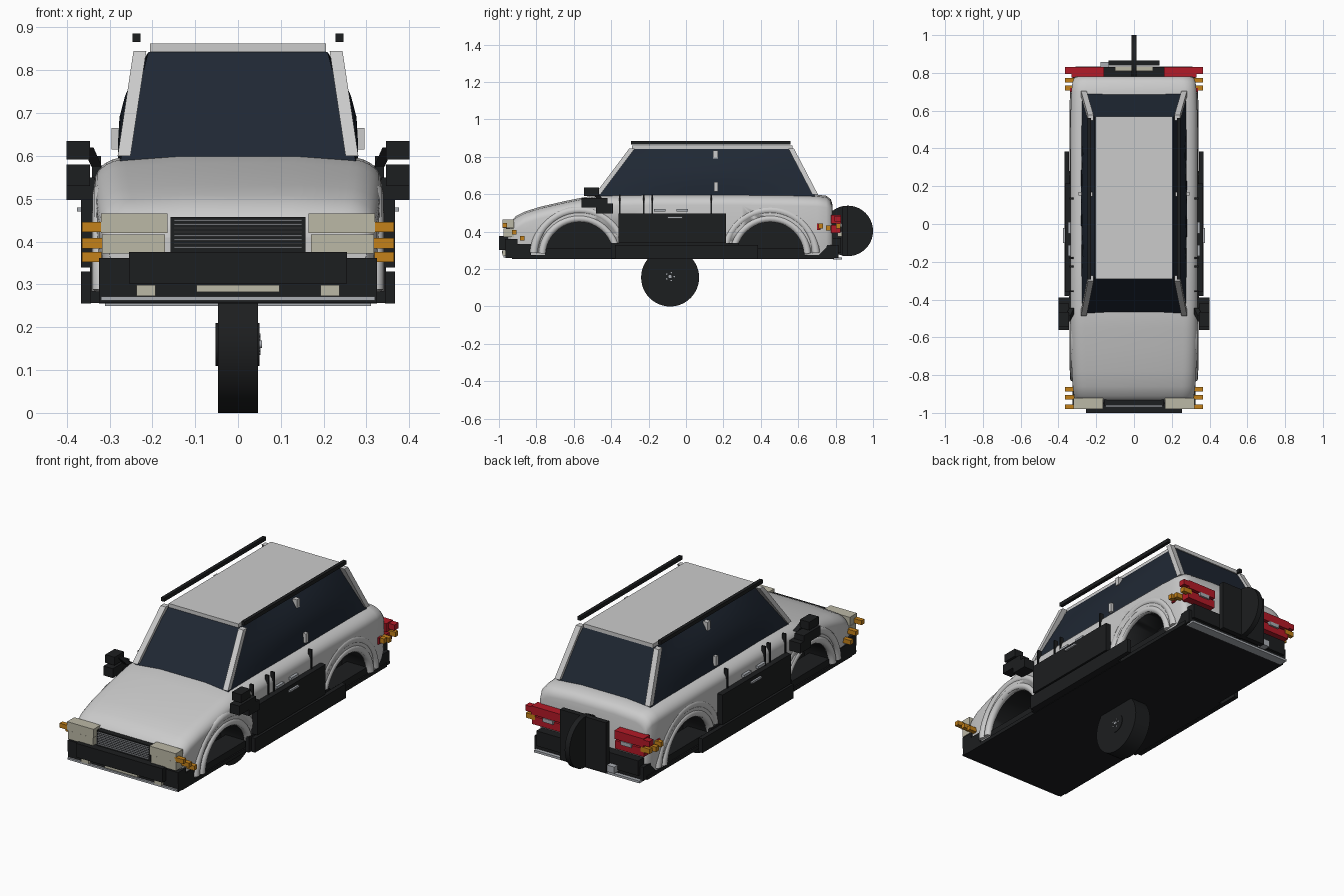
import bpy, bmesh, math
from mathutils import Vector

if "Cube" in bpy.data.objects:
    bpy.data.objects.remove(bpy.data.objects["Cube"])

def mat(name, r, g, b):
    m = bpy.data.materials.new(name)
    m.diffuse_color = (r, g, b, 1)
    m.use_nodes = True
    m.node_tree.nodes["Principled BSDF"].inputs["Base Color"].default_value = m.diffuse_color
    return m

WHITE = mat("paint", .72, .72, .72)
DARK = mat("black_plastic", .012, .013, .014)
GLASS = mat("tinted_glass", .014, .021, .034)
AMBER = mat("amber", .55, .22, .01)
RED = mat("red_lens", .45, .01, .02)
LAMP = mat("lamp", .5, .48, .38)
SILVER = mat("silver", .4, .42, .45)

def finish(name, bm, m, smooth=False):
    bmesh.ops.recalc_face_normals(bm, faces=bm.faces)
    me = bpy.data.meshes.new(name)
    bm.to_mesh(me)
    bm.free()
    ob = bpy.data.objects.new(name, me)
    bpy.context.collection.objects.link(ob)
    me.materials.append(m)
    if smooth:
        bpy.ops.object.select_all(action='DESELECT')
        ob.select_set(True)
        bpy.context.view_layer.objects.active = ob
        bpy.ops.object.shade_smooth_by_angle(angle=math.radians(40))
    return ob

def box(name, x, y, z, m, pair=False):
    """Box from (min, max) ranges; pair also builds the mirror image."""
    for s in ((1, -1) if pair else (1,)):
        bm = bmesh.new()
        bmesh.ops.create_cube(bm, size=1)
        for v in bm.verts:
            v.co = [r[0] + (c + .5) * (r[1] - r[0]) for c, r in zip(v.co, (x, y, z))]
            v.co.x *= s
        finish(name, bm, m)

def beam(name, a, b, w, d, m):
    """Mirrored pair of slanted posts."""
    for s in (1, -1):
        bm = bmesh.new()
        bmesh.ops.create_cube(bm, size=1)
        for v in bm.verts:
            p = Vector(a).lerp(Vector(b), v.co.z + .5)
            v.co = ((p.x + v.co.x * w) * s, p.y + v.co.y * d, p.z)
        finish(name, bm, m)

def disc(name, x0, x1, y, z, r, m, n=40):
    """Cylinder with its axis along x."""
    bm = bmesh.new()
    rings = [[bm.verts.new((x, y + r * math.cos(i * math.tau / n), z + r * math.sin(i * math.tau / n)))
              for i in range(n)] for x in (x0, x1)]
    for i in range(n):
        bm.faces.new((rings[0][i], rings[0][i - 1], rings[1][i - 1], rings[1][i]))
    for rg in rings:
        bm.faces.new(rg)
    return finish(name, bm, m, True)

def loft(name, rings, m):
    bm = bmesh.new()
    vs = [[bm.verts.new(p) for p in r] for r in rings]
    for a, b in zip(vs, vs[1:]):
        for i in range(len(a)):
            bm.faces.new((a[i - 1], a[i], b[i], b[i - 1]))
    bm.faces.new(vs[0])
    bm.faces.new(vs[-1])
    return finish(name, bm, m, True)

# Main body shell: stations of (y, half width, top height)
stations = [(-.945, .30, .43), (-.935, .31, .455), (-.91, .318, .485), (-.86, .324, .51),
            (-.78, .329, .535), (-.65, .333, .565), (-.55, .335, .585), (-.46, .335, .602),
            (-.2, .335, .607), (.3, .335, .607), (.6, .335, .603), (.7, .332, .6),
            (.75, .326, .594), (.775, .316, .575), (.782, .305, .55)]
rings = []
for y, w, t in stations:
    half = [(w - .012, .265), (w - .003, .34), (w, .41)]
    for i in range(8):
        a = i * math.pi / 14
        half.append((w - .075 + .075 * math.cos(a), t - .065 + .055 * math.sin(a)))
    half += [(w * .4, t - .002)]
    rings.append([(x, y, z) for x, z in half] + [(-x, y, z) for x, z in reversed(half)])
body = loft("body_shell", rings, WHITE)

# Wheel arches cut into the sides
for wy in (-.57, .45):
    for x0, x1 in ((.17, .45), (-.45, -.17)):
        cut = disc("arch_cutter", x0, x1, wy, .27, .185, DARK)
        cut.hide_render = True
        cut.hide_set(True)
        mod = body.modifiers.new("arch", 'BOOLEAN')
        mod.operation = 'DIFFERENCE'
        mod.solver = 'EXACT'
        mod.material_mode = 'TRANSFER'
        mod.object = cut
    # Stepped fender flares
    for s in (1, -1):
        for R, x, r in ((.2, .322, .02), (.245, .318, .022)):
            arcs = []
            for i in range(25):
                a = math.radians(4 + i * 172 / 24)
                arcs.append([(s * (x + r * math.cos(b)), wy + (R + r * math.sin(b)) * math.cos(a),
                              .27 + (R + r * math.sin(b)) * math.sin(a))
                             for b in (k * math.tau / 10 for k in range(10))])
            loft("fender_flare", arcs, WHITE)

# Greenhouse with side glass bowing outward
rings = []
for z, b in ((.585, .004), (.64, .018), (.69, .028), (.74, .028), (.79, .018), (.82, .008), (.842, 0)):
    f = (z - .6) / .24
    hw, y0, y1 = .272 - .062 * f, -.465 + .18 * f, .685 - .12 * f
    side = [(hw + b * math.sin(math.pi * i / 12), y0 + (y1 - y0) * i / 12, z) for i in range(13)]
    rings.append(side + [(-x, y, z) for x, y, z in reversed(side)])
loft("cabin_glass", rings, GLASS)

# Roof, rails and pillars
box("roof_panel", (-.205, .205), (-.29, .57), (.842, .862), WHITE)
box("roof_rail", (.228, .246), (-.295, .56), (.866, .886), DARK, True)
beam("windshield_pillar", (.266, -.472, .6), (.229, -.288, .845), .03, .03, WHITE)
beam("rear_pillar", (.266, .69, .6), (.229, .562, .845), .03, .03, WHITE)
box("centre_pillar_top", (.22, .245), (.145, .17), (.79, .835), WHITE, True)
box("centre_pillar_foot", (.27, .295), (.15, .17), (.615, .665), WHITE, True)

# Floor, sills, doors
box("floor", (-.325, .325), (-.93, .79), (.255, .275), DARK)
box("arch_liner_block", (.2, .318), (-.76, -.38), (.26, .31), DARK, True)
box("arch_liner_block", (.2, .318), (.26, .64), (.26, .31), DARK, True)
box("sill", (.325, .345), (-.4, .28), (.257, .34), DARK, True)
box("side_step", (.343, .367), (-.38, .385), (.255, .33), DARK, True)
box("door_cladding", (.325, .366), (-.36, .215), (.34, .498), DARK, True)
for y in (-.355, -.225, -.18, .135):
    box("door_seam", (.32, .341), (y - .004, y + .004), (.49, .6), DARK, True)
for y in (-.14, -.02):
    box("door_handle", (.325, .35), (y - .03, y + .03), (.508, .522), SILVER, True)
box("trim_handle", (.36, .376), (-.1, -.02), (.47, .48), SILVER, True)

# Door mirrors
box("mirror_head", (.345, .4), (-.545, -.465), (.592, .635), DARK, True)
box("mirror_lower", (.345, .4), (-.56, -.42), (.53, .58), DARK, True)
box("mirror_base", (.335, .4), (-.48, -.39), (.497, .55), DARK, True)
beam("mirror_arm", (.33, -.46, .575), (.35, -.5, .62), .025, .03, DARK)

# Front end
box("grille", (-.158, .158), (-.962, -.92), (.375, .457), DARK)
for i in range(8):
    z = .385 + i * .009
    box("grille_slat", (-.15, .15), (-.97, -.955), (z, z + .003), SILVER)
box("headlight_lower", (.17, .318), (-.975, -.92), (.372, .417), LAMP, True)
box("headlight_upper", (.165, .32), (-.98, -.92), (.42, .466), LAMP, True)
box("bumper", (-.325, .325), (-.965, -.83), (.258, .335), DARK)
box("bumper_corner", (.255, .325), (-.968, -.9), (.3, .362), DARK, True)
box("bumper_bar", (-.255, .255), (-1, -.95), (.302, .376), DARK)
box("bumper_strip", (-.32, .32), (-.975, -.94), (.262, .272), SILVER)
box("front_plate", (-.097, .097), (-.985, -.95), (.282, .298), LAMP)
box("fog_light", (.193, .237), (-.98, -.95), (.273, .298), LAMP, True)
for y, z in ((-.968, .434), (-.918, .396), (-.875, .364)):
    box("front_indicator", (.31, .364), (y - .012, y + .012), (z - .012, z + .012), AMBER, True)

# Rear end
box("rear_bumper", (-.32, .32), (.66, .815), (.258, .33), DARK)
box("rear_bumper_bar", (-.3, .3), (.77, .83), (.285, .365), DARK)
box("rear_strip", (-.31, .31), (.785, .835), (.25, .262), SILVER)
box("tail_light_upper", (.16, .33), (.775, .83), (.445, .49), RED, True)
box("tail_light_lower", (.16, .33), (.775, .825), (.392, .435), RED, True)
box("tail_light_side", (.3, .365), (.795, .83), (.455, .485), RED, True)
box("tail_side_marker", (.31, .34), (.7, .72), (.41, .445), RED, True)
box("reverse_light", (.2, .26), (.815, .835), (.425, .445), SILVER, True)
for y, z in ((.815, .43), (.76, .42), (.72, .43)):
    box("rear_indicator", (.31, .364), (y - .012, y + .012), (z - .013, z + .013), AMBER, True)
box("rear_plate", (-.1, .1), (.81, .835), (.375, .4), LAMP)
box("tow_hook", (-.178, -.135), (.82, .858), (.275, .31), SILVER)
box("spare_carrier", (-.135, .135), (.838, .866), (.27, .537), DARK)
disc("spare_disc", -.014, .014, .865, .404, .135, DARK)

# Central wheel under the floor
disc("wheel_tyre", -.047, .047, -.085, .155, .155, DARK, 48)
disc("wheel_rim", -.052, .05, -.085, .16, .05, DARK)
disc("wheel_cap", -.05, .056, -.085, .16, .009, SILVER, 16)
for i in range(5):
    a = i * math.tau / 5
    disc("wheel_bolt", .045, .052, -.085 + .022 * math.cos(a), .16 + .022 * math.sin(a), .004, SILVER, 8)
